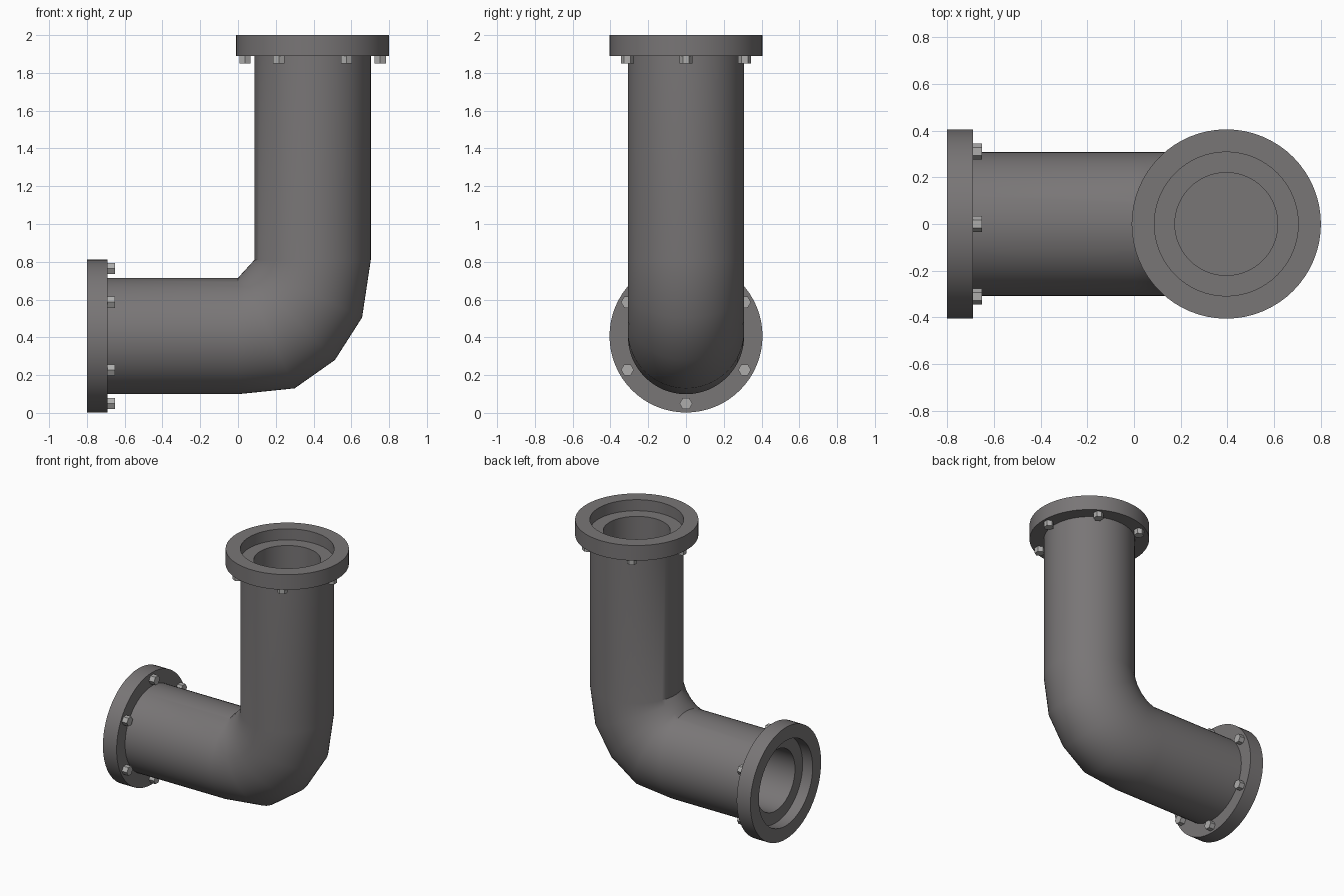
import bpy, bmesh, math
from mathutils import Vector, Matrix

if "Cube" in bpy.data.objects:
    bpy.data.objects.remove(bpy.data.objects["Cube"])

N = 64
R, R_BORE, R_FLANGE = 0.308, 0.22, 0.405
CX, CZ = 0.395, 0.407          # axis of the upright leg (x) and of the level leg (z)
BEND_Z = 0.81


def material(name, rgb):
    m = bpy.data.materials.new(name)
    m.diffuse_color = (*rgb, 1)
    m.use_nodes = True
    m.node_tree.nodes["Principled BSDF"].inputs["Base Color"].default_value = m.diffuse_color
    return m


iron = material("dark grey iron", (0.19, 0.18, 0.182))
steel = material("light grey steel", (0.42, 0.415, 0.41))


def finish(bm, name, mat, smooth=True):
    bmesh.ops.recalc_face_normals(bm, faces=bm.faces)
    me = bpy.data.meshes.new(name)
    bm.to_mesh(me)
    bm.free()
    me.materials.append(mat)
    ob = bpy.data.objects.new(name, me)
    bpy.context.collection.objects.link(ob)
    if smooth:
        bpy.ops.object.select_all(action='DESELECT')
        ob.select_set(True)
        bpy.context.view_layer.objects.active = ob
        bpy.ops.object.shade_smooth_by_angle(angle=math.radians(32))
    return ob


def skin(name, sections, loop=False):
    """Skin rings; each section is (inner xz, outer xz, half width in y)."""
    bm = bmesh.new()
    rings = []
    for a, b, w in sections:
        a, b = Vector((a[0], 0, a[1])), Vector((b[0], 0, b[1]))
        mid, half = (a + b) / 2, (b - a) / 2
        rings.append([bm.verts.new(mid + half * math.cos(t) + Vector((0, w * math.sin(t), 0)))
                      for t in (2 * math.pi * i / N for i in range(N))])
    pairs = list(zip(rings, rings[1:]))
    if loop:
        pairs.append((rings[-1], rings[0]))
    else:
        bm.faces.new(rings[0])
        bm.faces.new(rings[-1])
    for p, q in pairs:
        for i in range(N):
            j = (i + 1) % N
            bm.faces.new((p[i], p[j], q[j], q[i]))
    return finish(bm, name, iron)


def level(x, r):
    return (x, CZ + r), (x, CZ - r), r


def upright(z, r):
    return (CX - r, z), (CX + r, z), r


# Pipe: bored level leg, faceted elbow, bored upright leg
inner0, inner1 = Vector((0, CZ + R)), Vector((CX - R, BEND_Z))
elbow = [(inner0.lerp(inner1, k / 4), p, R)
         for k, p in zip((1, 2, 3), ((0.30, 0.13), (0.513, 0.28), (0.657, 0.505)))]
skin("elbow_pipe",
     [level(-0.2, R_BORE), level(-0.72, R_BORE), level(-0.72, R), level(0, R)]
     + elbow
     + [upright(BEND_Z, R), upright(1.92, R), upright(1.92, R_BORE), upright(1.4, R_BORE)])

# Flange rings
skin("side_flange", [level(-0.69, R), level(-0.69, R_FLANGE),
                     level(-0.8, R_FLANGE), level(-0.8, R)], loop=True)
skin("top_flange", [upright(1.89, R), upright(1.89, R_FLANGE),
                    upright(2.0, R_FLANGE), upright(2.0, R)], loop=True)


# Hex bolts behind each flange
def bolts(name, frame):
    for k in range(6):
        a = k * math.pi / 3
        bm = bmesh.new()
        m = frame @ Matrix.Translation((0.358 * math.cos(a), 0.358 * math.sin(a), 0.015))
        bmesh.ops.create_cone(bm, cap_ends=True, segments=6, radius1=0.034, radius2=0.034,
                              depth=0.05, matrix=m @ Matrix.Rotation(math.pi / 2, 4, 'Z'))
        # corners point along the frame's x axis
        bmesh.ops.rotate(bm, verts=bm.verts, cent=m.translation,
                         matrix=Matrix.Rotation(math.pi / 2, 3, frame.to_3x3() @ Vector((0, 0, 1))))
        finish(bm, f"{name}_{k + 1}", steel, smooth=False)


bolts("side_bolt", Matrix.Translation((-0.69, 0, CZ)) @ Matrix.Rotation(math.pi / 2, 4, 'Y'))
bolts("top_bolt", Matrix.Translation((CX, 0, 1.89)) @ Matrix.Rotation(math.pi, 4, 'Y'))
